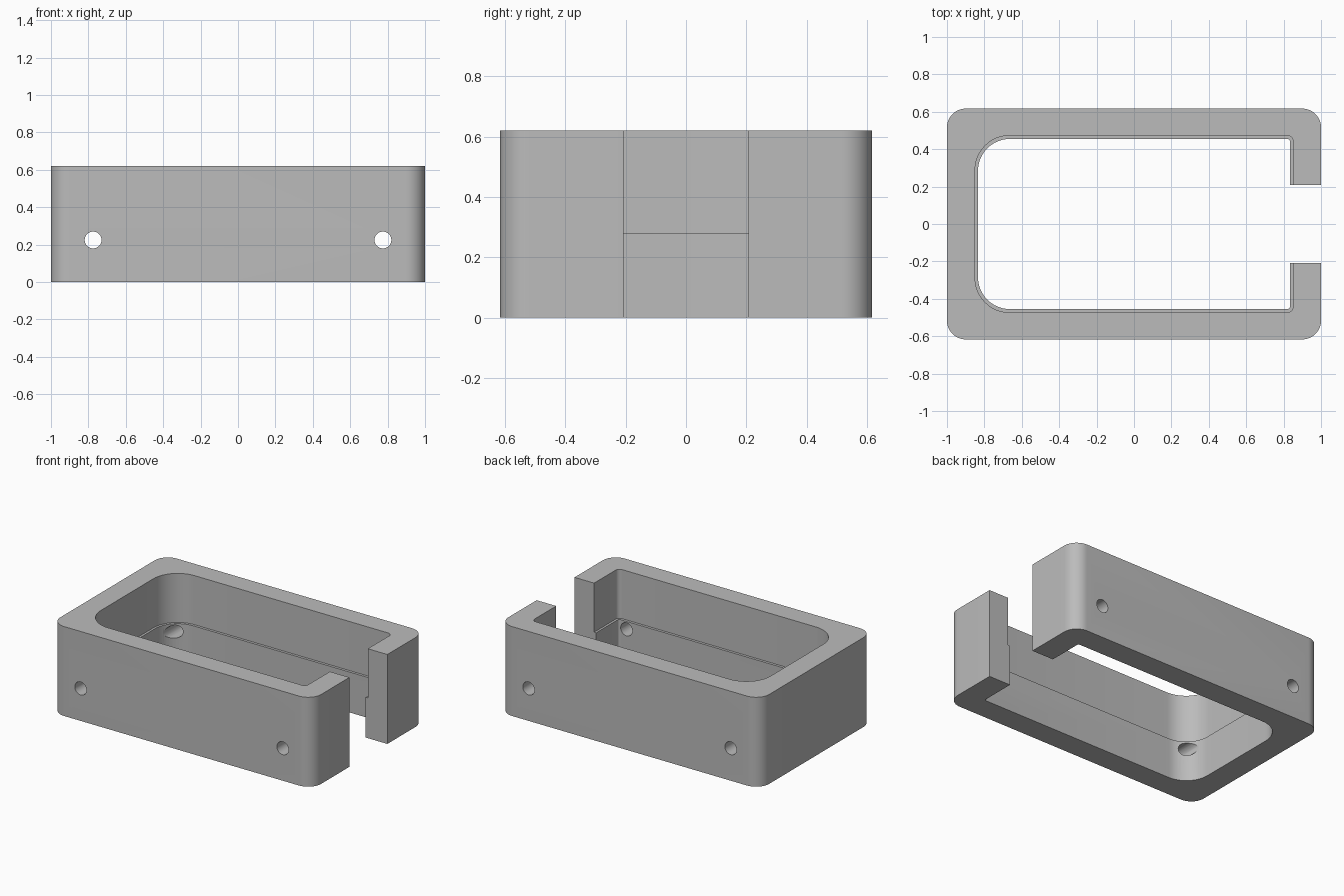
import bpy, bmesh, math

if "Cube" in bpy.data.objects:
    bpy.data.objects.remove(bpy.data.objects["Cube"])

H = 0.62          # total height
LEDGE = 0.28      # height of the inner step

grey = bpy.data.materials.new("plain grey")
grey.diffuse_color = (0.5, 0.5, 0.5, 1)
grey.use_nodes = True
grey.node_tree.nodes["Principled BSDF"].inputs["Base Color"].default_value = grey.diffuse_color


def rounded_prism(name, hx, hy, r_left, r_right, z0, z1, seg=12):
    """Rounded rectangle extruded from z0 to z1, with separate left/right radii."""
    pts = []
    for sx, sy, start, r in ((1, 1, 0, r_right), (-1, 1, 90, r_left),
                             (-1, -1, 180, r_left), (1, -1, 270, r_right)):
        for i in range(seg + 1):
            a = math.radians(start + 90 * i / seg)
            pts.append((sx * (hx - r) + r * math.cos(a),
                        sy * (hy - r) + r * math.sin(a), z0))
    bm = bmesh.new()
    base = bm.faces.new([bm.verts.new(p) for p in pts])
    top = bmesh.ops.extrude_face_region(bm, geom=[base])["geom"]
    bmesh.ops.translate(bm, vec=(0, 0, z1 - z0),
                        verts=[v for v in top if isinstance(v, bmesh.types.BMVert)])
    bmesh.ops.recalc_face_normals(bm, faces=bm.faces)
    mesh = bpy.data.meshes.new(name)
    bm.to_mesh(mesh)
    bm.free()
    obj = bpy.data.objects.new(name, mesh)
    bpy.context.collection.objects.link(obj)
    return obj


# Outer wall block
frame = rounded_prism("housing_frame", 1.0, 0.617, 0.10, 0.10, 0, H)
frame.data.materials.append(grey)

# Cavity: narrower below, slightly wider above the ledge
cutters = [
    rounded_prism("lower_cavity", 0.834, 0.455, 0.17, 0.015, -0.2, H + 0.2),
    rounded_prism("upper_cavity", 0.85, 0.473, 0.185, 0.03, LEDGE, H + 0.3),
]

# Full-height opening in the right end
bpy.ops.mesh.primitive_cube_add(size=1, location=(0.9, 0, 0.3))
notch = bpy.context.object
notch.name = "end_opening"
notch.scale = (0.8, 0.415, 2)
cutters.append(notch)

# Screw holes through the front and back walls
for x in (-0.775, 0.775):
    bpy.ops.mesh.primitive_cylinder_add(vertices=32, radius=0.045, depth=3,
                                        location=(x, 0, 0.225),
                                        rotation=(math.pi / 2, 0, 0))
    hole = bpy.context.object
    hole.name = "screw_hole"
    cutters.append(hole)

# Cut everything out of the frame
bpy.ops.object.select_all(action='DESELECT')
bpy.context.view_layer.objects.active = frame
frame.select_set(True)
for c in cutters:
    c.hide_render = True
    mod = frame.modifiers.new(c.name, 'BOOLEAN')
    mod.operation = 'DIFFERENCE'
    mod.solver = 'EXACT'
    mod.object = c
    bpy.ops.object.modifier_apply(modifier=mod.name)
for c in cutters:
    bpy.data.objects.remove(c, do_unlink=True)

bpy.ops.object.shade_smooth_by_angle(angle=math.radians(30))
